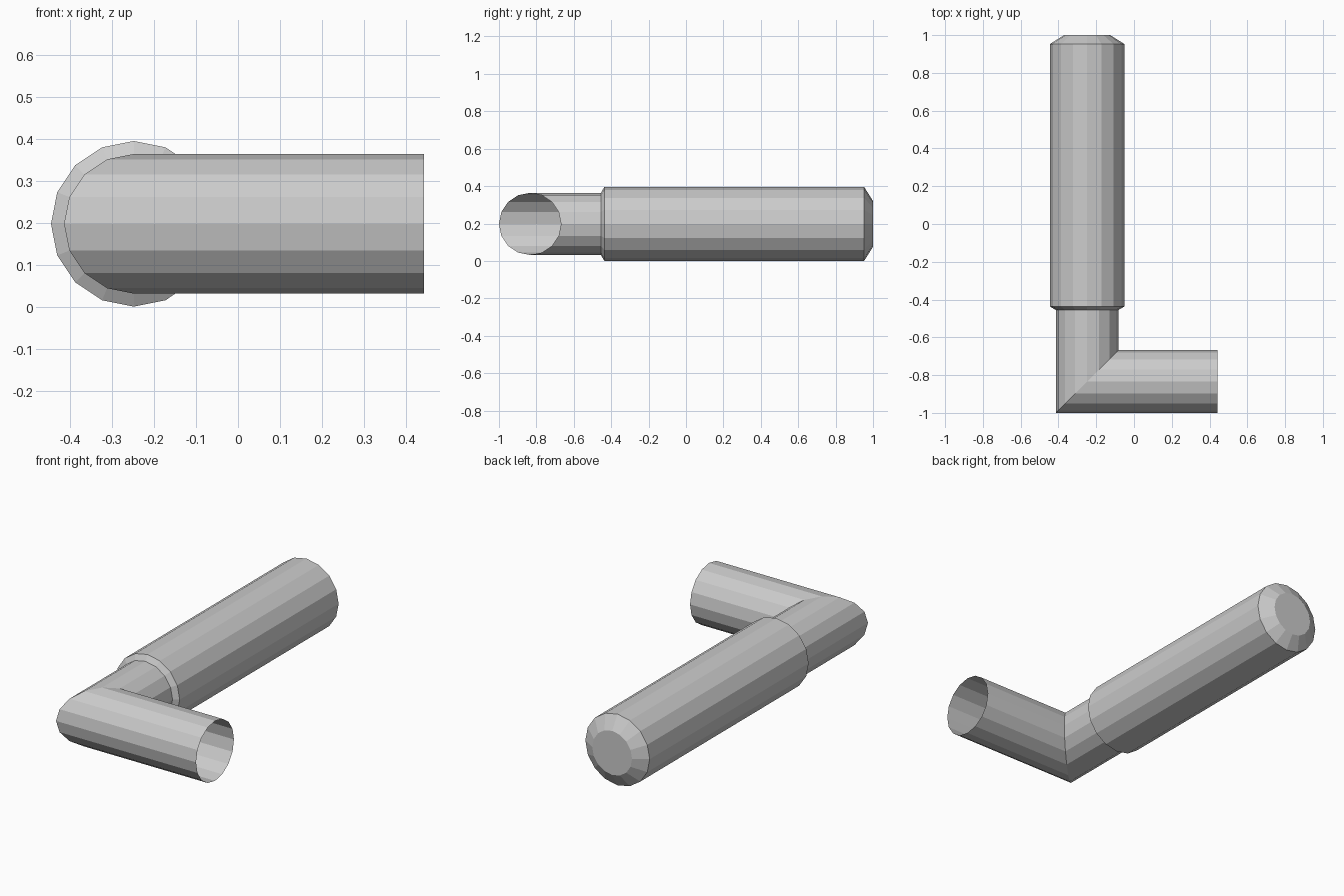
import bpy, bmesh
from math import cos, sin, pi

if "Cube" in bpy.data.objects:
    bpy.data.objects.remove(bpy.data.objects["Cube"])

SIDES = 16
CX, CY, CZ = -0.248, -0.834, 0.198   # corner where the two tube axes meet
R_TUBE, R_GRIP, R_CAP = 0.166, 0.197, 0.122


def build(name, ring_functions, cap_end=False):
    """Skin a tube through a series of rings; each function maps (cos, sin) to a point."""
    bm = bmesh.new()
    rings = []
    for fn in ring_functions:
        rings.append([bm.verts.new(fn(cos(2 * pi * i / SIDES), sin(2 * pi * i / SIDES)))
                      for i in range(SIDES)])
    for a, b in zip(rings, rings[1:]):
        for i in range(SIDES):
            j = (i + 1) % SIDES
            bm.faces.new((a[i], a[j], b[j], b[i]))
    if cap_end:
        bm.faces.new(rings[-1])
    # point every face away from the tube axis
    bm.normal_update()
    f = bm.faces[:][0]
    side = f.calc_center_median()
    axis = sum((v.co for r in rings[:2] for v in r), side * 0) / (2 * SIDES)
    bmesh.ops.recalc_face_normals(bm, faces=bm.faces[:])
    bm.normal_update()
    if f.normal.dot(side - axis) < 0:
        bmesh.ops.reverse_faces(bm, faces=bm.faces[:])
    mesh = bpy.data.meshes.new(name)
    bm.to_mesh(mesh)
    bm.free()
    obj = bpy.data.objects.new(name, mesh)
    bpy.context.collection.objects.link(obj)
    return obj


def ring_y(y, r):
    return lambda c, s: (CX + r * c, y, CZ + r * s)


def ring_x(x, r):
    return lambda c, s: (x, CY + r * c, CZ + r * s)


def miter(c, s):
    return (CX + R_TUBE * c, CY + R_TUBE * c, CZ + R_TUBE * s)


# Mitred crank: open end, corner, short neck, flared grip with a chamfered end
build("crank_handle", [
    ring_x(0.443, R_TUBE),
    miter,
    ring_y(-0.455, R_TUBE),
    ring_y(-0.437, R_GRIP),
    ring_y(0.953, R_GRIP),
    ring_y(1.0, R_CAP),
], cap_end=True)
